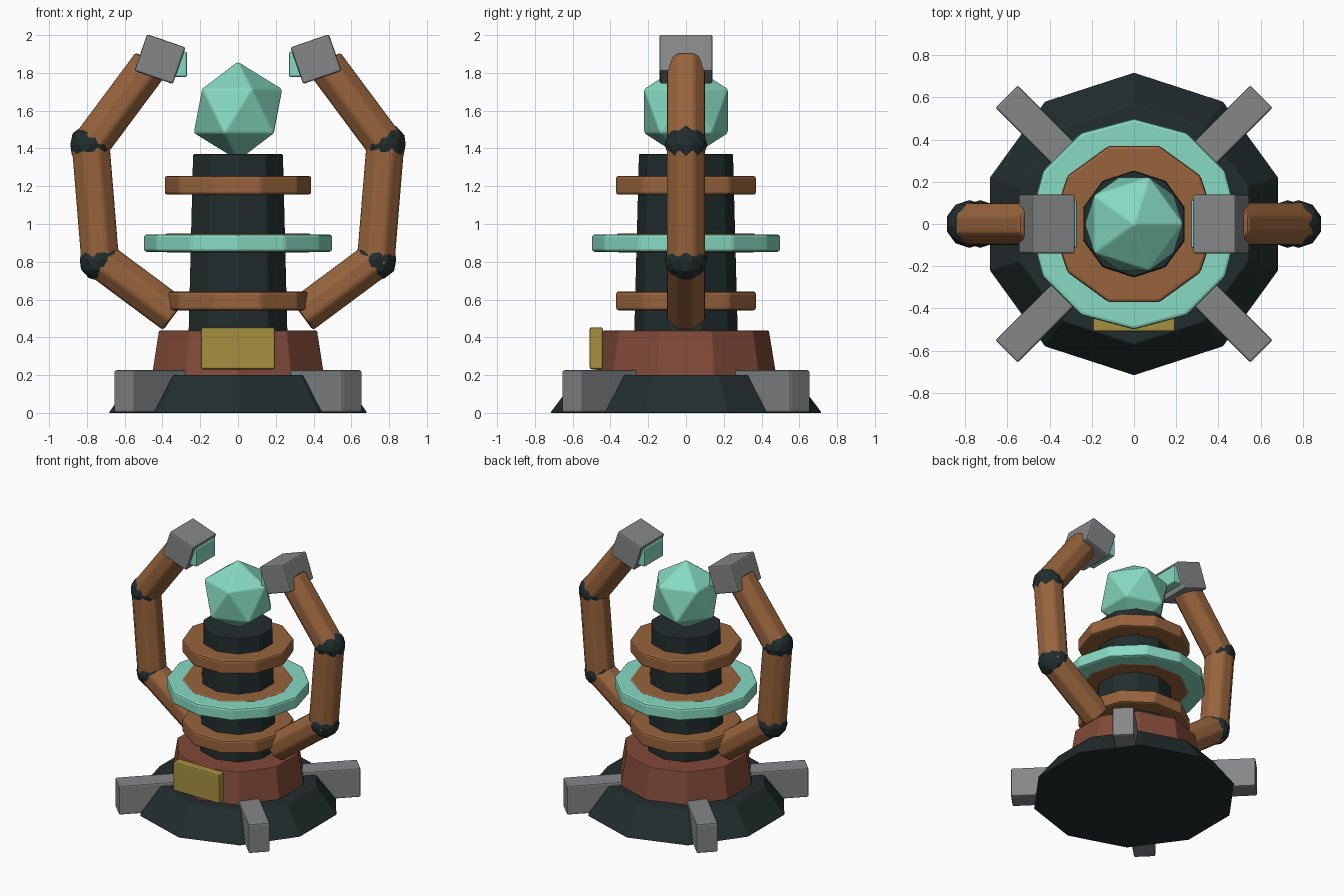
import bpy, bmesh
from math import sin, cos, pi, radians
from mathutils import Vector, Matrix

old = bpy.data.objects.get("Cube")
if old:
    bpy.data.objects.remove(old, do_unlink=True)


def material(name, rgb):
    m = bpy.data.materials.new(name)
    m.use_nodes = True
    m.diffuse_color = (*rgb, 1)
    m.node_tree.nodes["Principled BSDF"].inputs["Base Color"].default_value = (*rgb, 1)
    return m


DARK = material("dark iron", (0.016, 0.026, 0.027))
COPPER = material("copper", (0.31, 0.125, 0.045))
TEAL = material("teal glow", (0.24, 0.70, 0.54))
RED = material("red brown", (0.22, 0.067, 0.04))
GREY = material("grey steel", (0.23, 0.24, 0.245))
GOLD = material("brass", (0.38, 0.28, 0.05))


def finish(name, bm, mat, bevel=0.0):
    bmesh.ops.recalc_face_normals(bm, faces=bm.faces)
    mesh = bpy.data.meshes.new(name)
    bm.to_mesh(mesh)
    bm.free()
    mesh.materials.append(mat)
    obj = bpy.data.objects.new(name, mesh)
    bpy.context.collection.objects.link(obj)
    if bevel:
        mod = obj.modifiers.new("soft edges", "BEVEL")
        mod.width = bevel
        mod.segments = 2
        mod.limit_method = "ANGLE"
        mod.angle_limit = radians(25)
    return obj


def drum(name, mat, sides, rings, phase=90, bevel=0.0, place=Matrix()):
    """Stacked polygon rings (radius, height), capped at both ends."""
    bm = bmesh.new()
    loops = []
    for r, z in rings:
        angles = [radians(phase) + 2 * pi * i / sides for i in range(sides)]
        loops.append([bm.verts.new(place @ Vector((r * cos(a), r * sin(a), z))) for a in angles])
    for a, b in zip(loops, loops[1:]):
        for i in range(sides):
            j = (i + 1) % sides
            bm.faces.new((a[i], a[j], b[j], b[i]))
    bm.faces.new(loops[0])
    bm.faces.new(loops[-1])
    return finish(name, bm, mat, bevel)


def box(name, mat, centre, size, turn=Matrix(), bevel=0.01):
    bm = bmesh.new()
    place = Matrix.Translation(centre) @ turn @ Matrix.Diagonal((*size, 1))
    bmesh.ops.create_cube(bm, size=1, matrix=place)
    return finish(name, bm, mat, bevel)


def ball(name, mat, centre, radius, detail, bevel=0.0):
    bm = bmesh.new()
    bmesh.ops.create_icosphere(bm, subdivisions=detail, radius=radius,
                               matrix=Matrix.Translation(centre))
    return finish(name, bm, mat, bevel)


def tube(name, start, end, radius, overlap_start, overlap_end):
    """Eight-sided rod between two points, pushed a little past its ends."""
    start, end = Vector(start), Vector(end)
    axis = end - start
    turn = axis.to_track_quat("Z", "Y").to_matrix().to_4x4()
    rings = [(radius, -overlap_start), (radius, axis.length + overlap_end)]
    drum(name, COPPER, 8, rings, 22.5, 0.015, Matrix.Translation(start) @ turn)


# Base, housing and central column
drum("base", DARK, 10, [(0.72, 0), (0.57, 0.2)], bevel=0.006)
drum("housing", RED, 10, [(0.48, 0.19), (0.44, 0.435)], bevel=0.006)
drum("column", DARK, 10, [(0.275, 0.42), (0.25, 1.37)], bevel=0.006)

# Four diagonal feet
for i, label in enumerate(("back_left", "back_right", "front_right", "front_left")):
    turn = Matrix.Rotation(radians(45 + 90 * i), 4, "Z")
    box(label + "_foot", GREY, turn @ Vector((0.6, 0, 0.1145)), (0.51, 0.15, 0.223), turn)

# Coil rings around the column
for label, z in (("lower", 0.593), ("middle", 0.9), ("upper", 1.205)):
    drum(label + "_coil", COPPER, 10, [(0.39, z - 0.05), (0.39, z + 0.05)], 0, 0.015)
drum("glow_ring", TEAL, 12, [(0.5, 0.853), (0.5, 0.945)], bevel=0.015)

# Crystal and front plate
ball("crystal", TEAL, (0, 0, 1.598), 0.262, 1, 0.008)
box("front_plate", GOLD, (0, -0.475, 0.342), (0.39, 0.07, 0.222))

# Pair of bent arms with claws
for side, s in (("left", 1), ("right", -1)):
    root, elbow = (s * 0.337, 0, 0.518), (s * 0.73, 0, 0.81)
    wrist, tip = (s * 0.78, 0, 1.42), (s * 0.46, 0, 1.85)
    tube(side + "_lower_arm", root, elbow, 0.108, 0, 0.04)
    tube(side + "_middle_arm", elbow, wrist, 0.108, 0.03, 0.03)
    tube(side + "_upper_arm", wrist, tip, 0.108, 0.03, 0)
    ball(side + "_lower_joint", DARK, elbow, 0.113, 2)
    ball(side + "_upper_joint", DARK, wrist, 0.113, 2)
    tilt = Matrix.Rotation(radians(-19 * s), 4, "Y")
    box(side + "_claw", GREY, (s * 0.413, 0, 1.873), (0.215, 0.28, 0.205), tilt)
    box(side + "_emitter", TEAL, (s * 0.305, 0, 1.845), (0.07, 0.23, 0.135))
